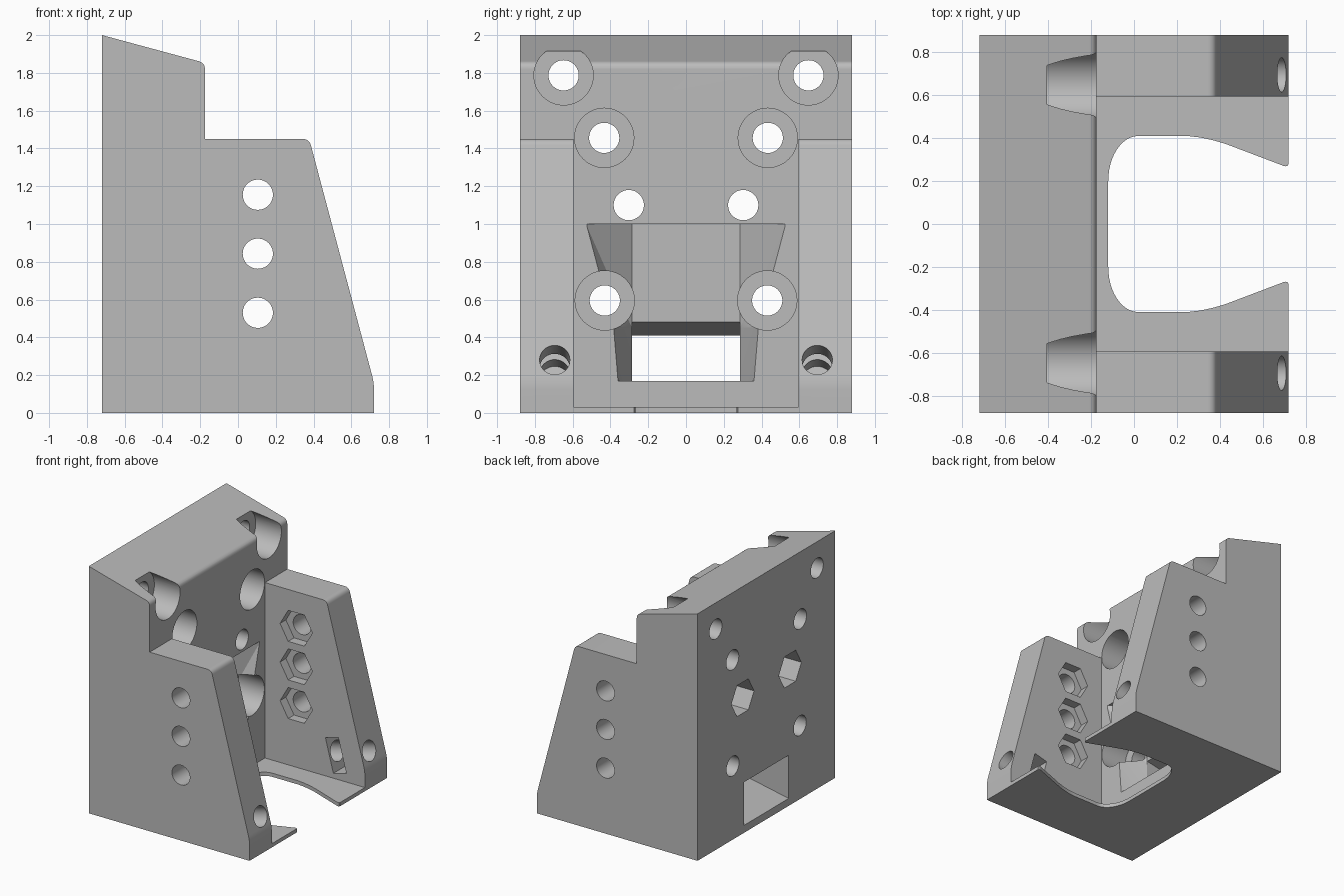
import bpy, bmesh, math
from mathutils import Matrix, Vector

if "Cube" in bpy.data.objects:
    bpy.data.objects.remove(bpy.data.objects["Cube"], do_unlink=True)

grey = bpy.data.materials.new("plain grey")
grey.use_nodes = True
GREY = (0.5, 0.5, 0.5, 1)
grey.diffuse_color = GREY
grey.node_tree.nodes["Principled BSDF"].inputs["Base Color"].default_value = GREY

AXES = {"X": lambda u, v, a: (a, u, v),
        "Y": lambda u, v, a: (u, a, v),
        "Z": lambda u, v, a: (u, v, a)}


def make_object(name, bm):
    bmesh.ops.recalc_face_normals(bm, faces=bm.faces)
    mesh = bpy.data.meshes.new(name)
    bm.to_mesh(mesh)
    bm.free()
    mesh.materials.append(grey)
    obj = bpy.data.objects.new(name, mesh)
    bpy.context.collection.objects.link(obj)
    return obj


def prism(name, axis, points, start, end, matrix=None):
    """Extrude a 2D outline along an axis."""
    bm = bmesh.new()
    place = AXES[axis]
    rings = [[bm.verts.new(place(u, v, a)) for u, v in points] for a in (start, end)]
    bm.faces.new(rings[0])
    bm.faces.new(rings[1])
    n = len(points)
    for i in range(n):
        j = (i + 1) % n
        bm.faces.new((rings[0][i], rings[0][j], rings[1][j], rings[1][i]))
    if matrix:
        bm.transform(matrix)
    return make_object(name, bm)


def hull(name, points):
    bm = bmesh.new()
    for p in points:
        bm.verts.new(p)
    bmesh.ops.convex_hull(bm, input=bm.verts)
    return make_object(name, bm)


def circle(u, v, r, n=48):
    return [(u + r * math.cos(math.tau * i / n), v + r * math.sin(math.tau * i / n))
            for i in range(n)]


def rect(u0, v0, u1, v1):
    return [(u0, v0), (u1, v0), (u1, v1), (u0, v1)]


def rounded(prev, corner, nxt, size, steps=8):
    """Points of a soft corner between two straight edges."""
    p, c, q = Vector(prev), Vector(corner), Vector(nxt)
    a = c + (p - c).normalized() * size
    b = c + (q - c).normalized() * size
    return [tuple(a * (1 - t) ** 2 + c * 2 * t * (1 - t) + b * t * t)
            for t in (i / steps for i in range(steps + 1))]


# Body: stepped side profile
FRONT, WALL = -0.175, 0.595
toe, shoulder, step, brow, peak = (0.72, 0.16), (0.377, 1.45), (FRONT, 1.45), (FRONT, 1.853), (-0.72, 2)
profile = [(-0.72, 0), (0.72, 0)]
profile += rounded((0.72, 0), toe, shoulder, 0.04)
profile += rounded(toe, shoulder, step, 0.035)
profile += [step] + rounded(step, brow, peak, 0.035) + [peak]
body = prism("bracket_body", "Y", profile, -0.88, 0.88)

cutters = []


def cut(maker, *args):
    cutters.append(maker("cutter", *args))


# Space between the side walls
cut(prism, "X", rect(-WALL, 0.03, WALL, 1.6), FRONT, 1)

# Rounded opening in the thin base plate
half = [(0.02 - 0.14 * math.cos(a), 0.2 + 0.21 * math.sin(a))
        for a in (math.pi / 2 * i / 12 for i in range(13))]
half += [(0.25, 0.41), (0.31, 0.403), (0.37, 0.39), (0.43, 0.372)]
half += rounded((0.43, 0.372), (0.72, 0.262), (0.72, 0.4), 0.025, 4)[:4]
half += [(0.73, 0.275), (0.8, 0.275)]
cut(prism, "Z", half + [(x, -y) for x, y in reversed(half)], -0.1, 0.1)

# Sloping channel through the back, with a flared pocket in front
cut(prism, "Y", [(-0.8, 0.044), (-0.17, 0.171), (-0.17, 0.5), (-0.37, 0.48), (-0.8, 0.394)],
    -0.285, 0.285)
DEEP, MOUTH = -0.37, -0.17
for levels in ([(1.0, 1.0, 0.53), (0.45, 0.45, 0.385)],
               [(0.452, 0.452, 0.385), (0.171, 0.131, 0.362)]):
    pts = []
    for z_front, z_back, width in levels:
        for s in (-1, 1):
            pts += [(MOUTH, s * width, z_front), (DEEP, s * 0.286, z_back)]
    cut(hull, pts)

tilt = math.atan(0.264)
along = Vector((math.cos(tilt), math.sin(tilt)))
across = Vector((-along.y, along.x))
middle = Vector((0.46, 0.22))

for s in (-1, 1):
    # Counterbored screw holes in the back
    for y, z in ((0.648, 1.787), (0.433, 1.456), (0.43, 0.595)):
        cut(prism, "X", circle(s * y, z, 0.157), -0.405, 0)
        cut(prism, "X", circle(s * y, z, 0.08), -1, 0)
    # Holes with hexagonal nut recesses on the rear face
    cut(prism, "X", circle(s * 0.303, 1.1, 0.08), -1, 0)
    cut(prism, "X", circle(s * 0.303, 1.1, 0.145, 6), -1, -0.42)
    # Side wall holes with hexagonal recesses on the inside
    for z in (0.53, 0.843, 1.155):
        cut(prism, "Y", circle(0.105, z, 0.08), s * 0.5, s)
        cut(prism, "Y", circle(0.105, z, 0.145, 6), s * 0.5, s * 0.67)
    # Tilted front screw hole and its nut slot
    turn = Matrix.Translation((middle.x, s * 0.695, middle.y)) @ Matrix.Rotation(-tilt, 4, "Y")
    cut(prism, "X", circle(0, 0, 0.08), -0.2, 0.45, turn)
    slot = [tuple(middle + along * a * 0.06 + across * b * 0.14)
            for a, b in ((-1, -1), (1, -1), (1, 1), (-1, 1))]
    cut(prism, "Y", slot, s * 0.5, s * 0.82)

# Carve everything out of the body
bpy.ops.object.select_all(action="DESELECT")
bpy.context.view_layer.objects.active = body
body.select_set(True)
for c in cutters:
    c.hide_render = True
    mod = body.modifiers.new("carve", "BOOLEAN")
    mod.operation = "DIFFERENCE"
    mod.solver = "EXACT"
    mod.object = c
    bpy.ops.object.modifier_apply(modifier=mod.name)
for c in cutters:
    bpy.data.objects.remove(c, do_unlink=True)

bpy.ops.object.shade_smooth_by_angle(angle=math.radians(25))
weighted = body.modifiers.new("clean_shading", "WEIGHTED_NORMAL")
weighted.keep_sharp = True
